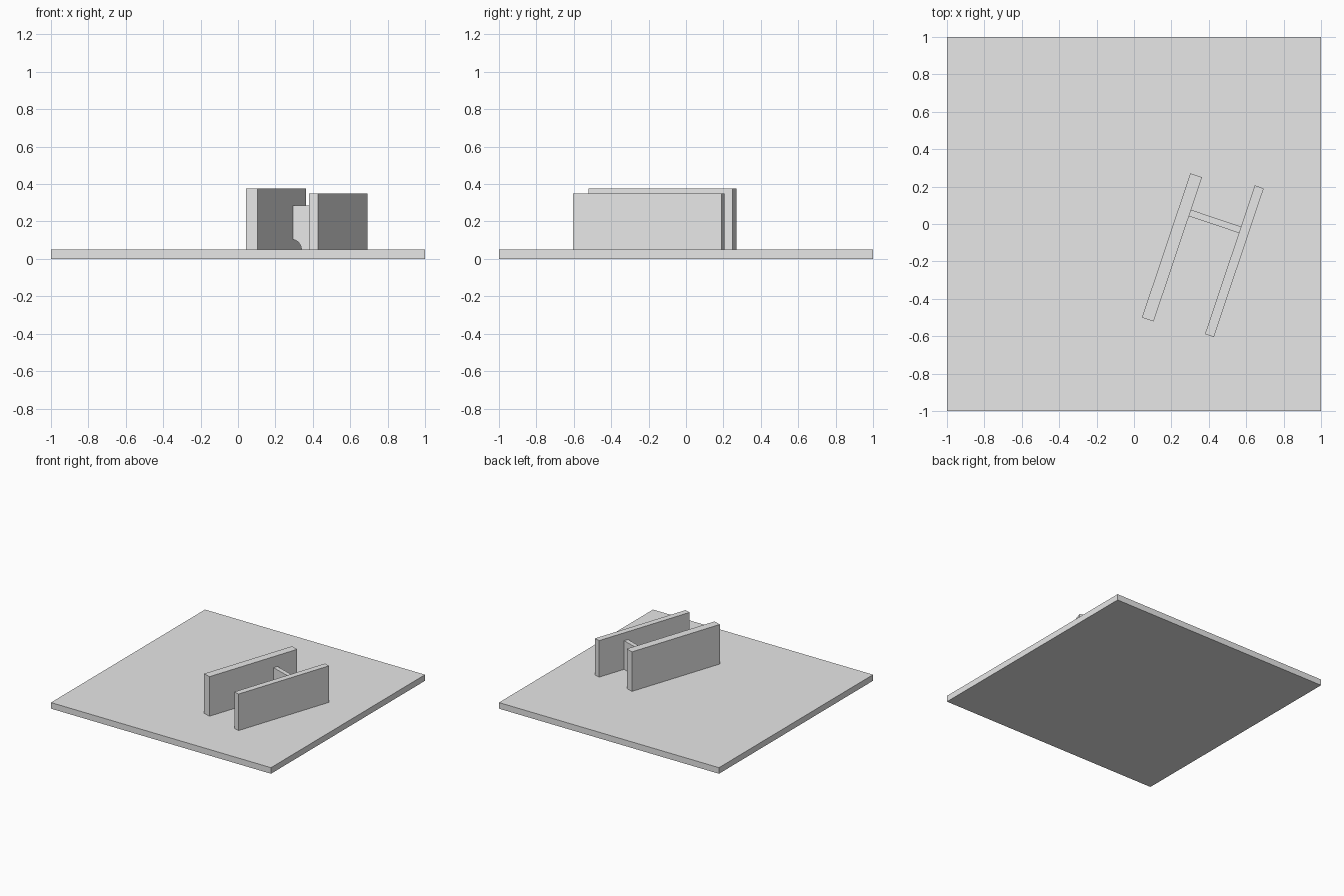
import bpy, bmesh
from math import radians, sin, cos, pi
from mathutils import Matrix

cube = bpy.data.objects.get("Cube")
if cube:
    bpy.data.objects.remove(cube, do_unlink=True)

grey = bpy.data.materials.new("light grey")
grey.use_nodes = True
grey.diffuse_color = (0.8, 0.8, 0.8, 1)
grey.node_tree.nodes["Principled BSDF"].inputs["Base Color"].default_value = (0.8, 0.8, 0.8, 1)

FLOOR = 0.05
TURN = radians(-18.55)


def extrude_profile(name, profile, depth, centre, turn=0):
    """Extrude an x-z outline along y, centred on the given point."""
    bm = bmesh.new()
    face = bm.faces.new([bm.verts.new((x, -depth / 2, z)) for x, z in profile])
    moved = bmesh.ops.extrude_face_region(bm, geom=[face])["geom"]
    bmesh.ops.translate(bm, vec=(0, depth, 0),
                        verts=[v for v in moved if isinstance(v, bmesh.types.BMVert)])
    bmesh.ops.recalc_face_normals(bm, faces=bm.faces)
    mesh = bpy.data.meshes.new(name)
    bm.to_mesh(mesh)
    bm.free()
    mesh.materials.append(grey)
    obj = bpy.data.objects.new(name, mesh)
    obj.matrix_world = Matrix.Translation(centre) @ Matrix.Rotation(turn, 4, "Z")
    bpy.context.collection.objects.link(obj)
    return obj


def box(name, width, depth, height, centre, turn=0):
    w = width / 2
    return extrude_profile(name, [(-w, 0), (w, 0), (w, height), (-w, height)],
                           depth, centre, turn)


# Square floor slab
box("floor_slab", 2, 2, FLOOR, (0, 0, 0))

# Two parallel walls
box("tall_wall", 0.066, 0.813, 0.325, (0.203, -0.125, FLOOR), TURN)
box("short_wall", 0.05, 0.838, 0.30, (0.5365, -0.199, FLOOR), TURN)

# Cross wall with a rounded opening at the foot of the tall wall
half, top, radius = 0.147, 0.235, 0.054
arc = [(-half + radius * sin(a), radius * cos(a))
       for a in (i * pi / 24 for i in range(13))]
extrude_profile("cross_wall", arc + [(half, 0), (half, top), (-half, top)],
                0.036, (0.4325, 0.014, FLOOR), TURN)
